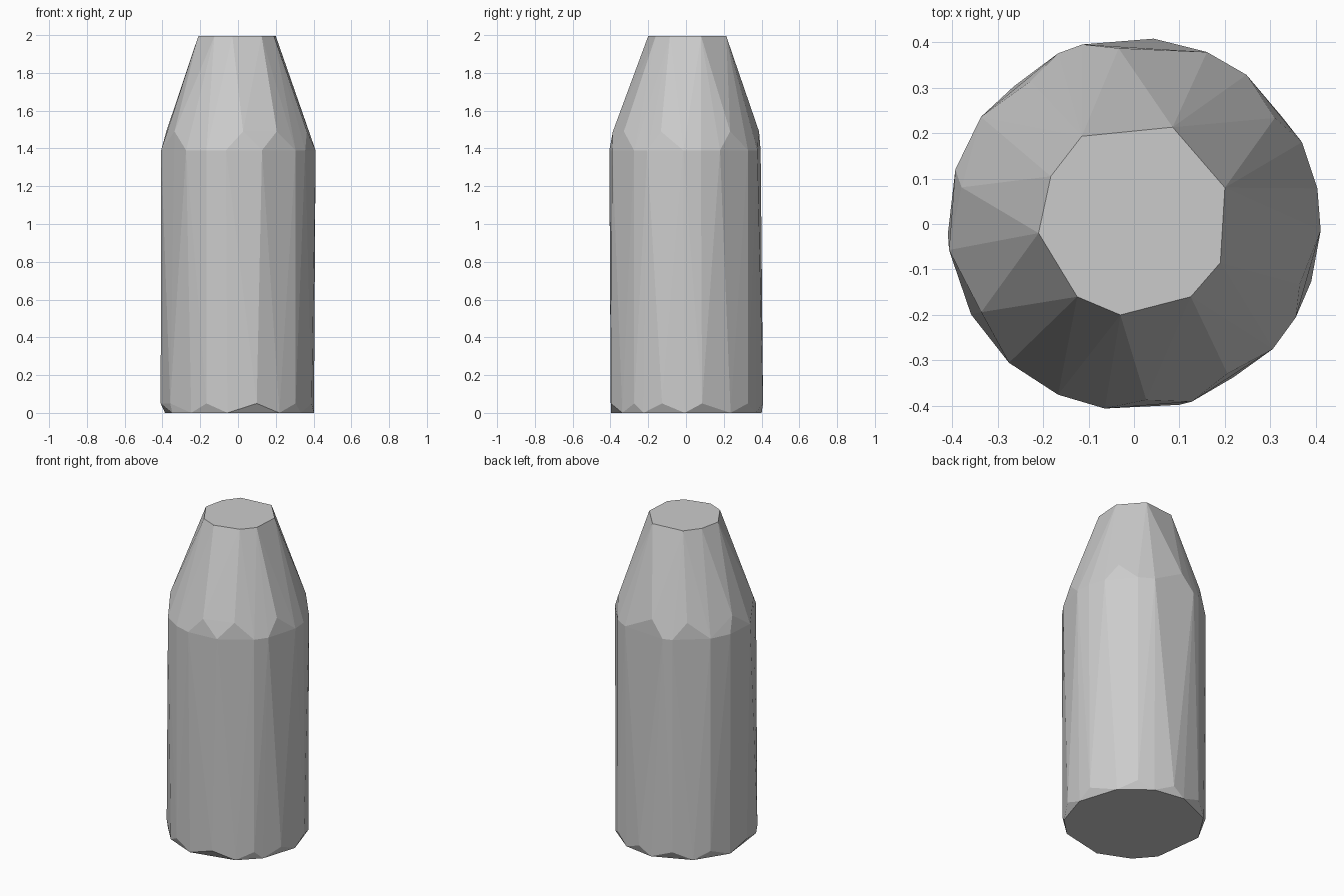
import bpy
import bmesh
from math import cos, sin, radians

cube = bpy.data.objects.get("Cube")
if cube:
    bpy.data.objects.remove(cube, do_unlink=True)

# One plain grey for the whole body
grey = bpy.data.materials.new("plain_grey")
grey.use_nodes = True
colour = (0.6, 0.6, 0.6, 1.0)
grey.diffuse_color = colour
grey.node_tree.nodes["Principled BSDF"].inputs["Base Color"].default_value = colour

bm = bmesh.new()


def ring(radius, height, angles):
    """Add points at uneven angles around the upright axis."""
    for a in angles:
        t = radians(a)
        bm.verts.new((radius * cos(t), radius * sin(t), height))


# Flat base, with its chipped lower corners slightly higher and wider
ring(0.402, 0.0, (-1, 36, 67, 95, 131, 164, 210, 232, 262, 303, 326))
ring(0.41, 0.05, (12, 53, 84, 114, 145, 183, 209, 246, 284, 318, 342))

# Straight side up to the shoulder, with staggered facet tips
ring(0.411, 1.39, (11, 26, 53, 67, 106, 114, 145, 163, 188,
                   228, 246, 261, 288, 318, 330, 358))
ring(0.388, 1.49, (37, 95, 126, 168, 210, 274, 302, 340))

# Irregular flat top
for x, y in ((0.085, 0.213), (0.2, 0.08), (0.19, -0.085), (0.125, -0.16),
             (-0.03, -0.2), (-0.125, -0.16), (-0.21, -0.02),
             (-0.183, 0.105), (-0.115, 0.193)):
    bm.verts.new((x, y, 1.995))

# Skin the points as one faceted convex body
hull = bmesh.ops.convex_hull(bm, input=bm.verts)
loose = [v for v in bm.verts if not v.link_faces]
bmesh.ops.delete(bm, geom=loose, context='VERTS')
bmesh.ops.dissolve_limit(bm, angle_limit=radians(0.5),
                         verts=bm.verts, edges=bm.edges)
bmesh.ops.recalc_face_normals(bm, faces=bm.faces)

mesh = bpy.data.meshes.new("bottle_body")
bm.to_mesh(mesh)
bm.free()
mesh.materials.append(grey)
body = bpy.data.objects.new("bottle_body", mesh)
bpy.context.collection.objects.link(body)
